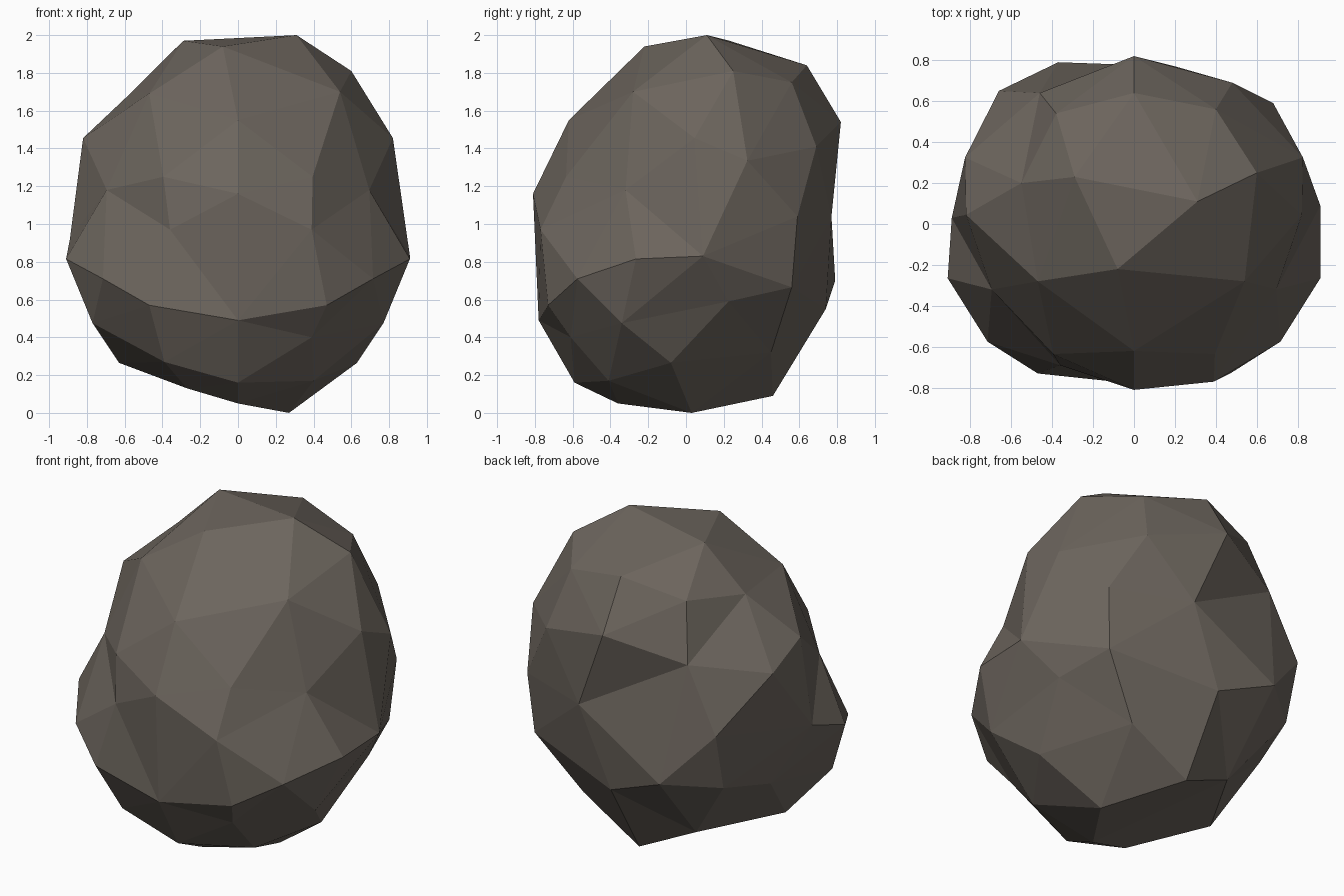
import bpy
import bmesh
from mathutils import Vector

# Corners that repeat on the left and right side (x is mirrored)
PAIRS = [
    (.395, -.635, 1.25), (.91, -.265, .815), (.82, .045, 1.455),
    (.825, .325, 1.335), (.715, -.575, .71), (.47, -.73, .57),
    (.77, -.34, .475), (.65, .56, .665), (.74, .225, .59),
    (.63, -.08, .265), (.695, -.32, 1.18),
]

# Irregular corners: crown, front, back, base
SINGLES = [
    (-.08, -.22, 1.94), (.31, .11, 2.0), (-.29, .23, 1.97),
    (.60, .25, 1.81), (-.55, .20, 1.71), (.54, -.28, 1.70), (-.47, -.28, 1.69),
    (0, .64, 1.84), (.40, .56, 1.75), (-.38, .54, 1.75),
    (0, -.62, 1.55), (0, -.81, 1.16), (0, -.78, .49),
    (.39, -.77, .97), (-.36, -.69, .97),
    (.91, .09, .83), (-.89, .03, .92),
    (-.46, .64, 1.41), (.48, .69, 1.41), (0, .82, 1.54),
    (.68, .59, 1.04), (.20, .77, 1.04), (-.66, .65, 1.02),
    (-.37, .79, .70), (0, .74, .55),
    (.39, .45, .32), (-.35, .40, .25), (0, .46, .09),
    (.39, -.61, .40), (-.39, -.58, .27), (.40, -.41, .17), (-.27, -.40, .13),
    (0, -.59, .16), (0, -.36, .05), (.27, .03, 0),
]

corners = [Vector(p) for p in SINGLES]
for x, y, z in PAIRS:
    corners += [Vector((x, y, z)), Vector((-x, y, z))]

# Wrap a ball of triangles around the corner directions
centre = Vector((0, 0, 1))
bm = bmesh.new()
target = {}
for c in corners:
    v = bm.verts.new((c - centre).normalized())
    target[v] = c
bmesh.ops.convex_hull(bm, input=bm.verts[:])

# Pull each corner out to its place on the stone
for v in bm.verts:
    v.co = target[v]
bmesh.ops.recalc_face_normals(bm, faces=bm.faces[:])

mesh = bpy.data.meshes.new("boulder")
bm.to_mesh(mesh)
bm.free()
boulder = bpy.data.objects.new("boulder", mesh)
bpy.context.collection.objects.link(boulder)

# Stone colour
stone = bpy.data.materials.new("warm grey stone")
stone.diffuse_color = (.15, .13, .11, 1)
mesh.materials.append(stone)
